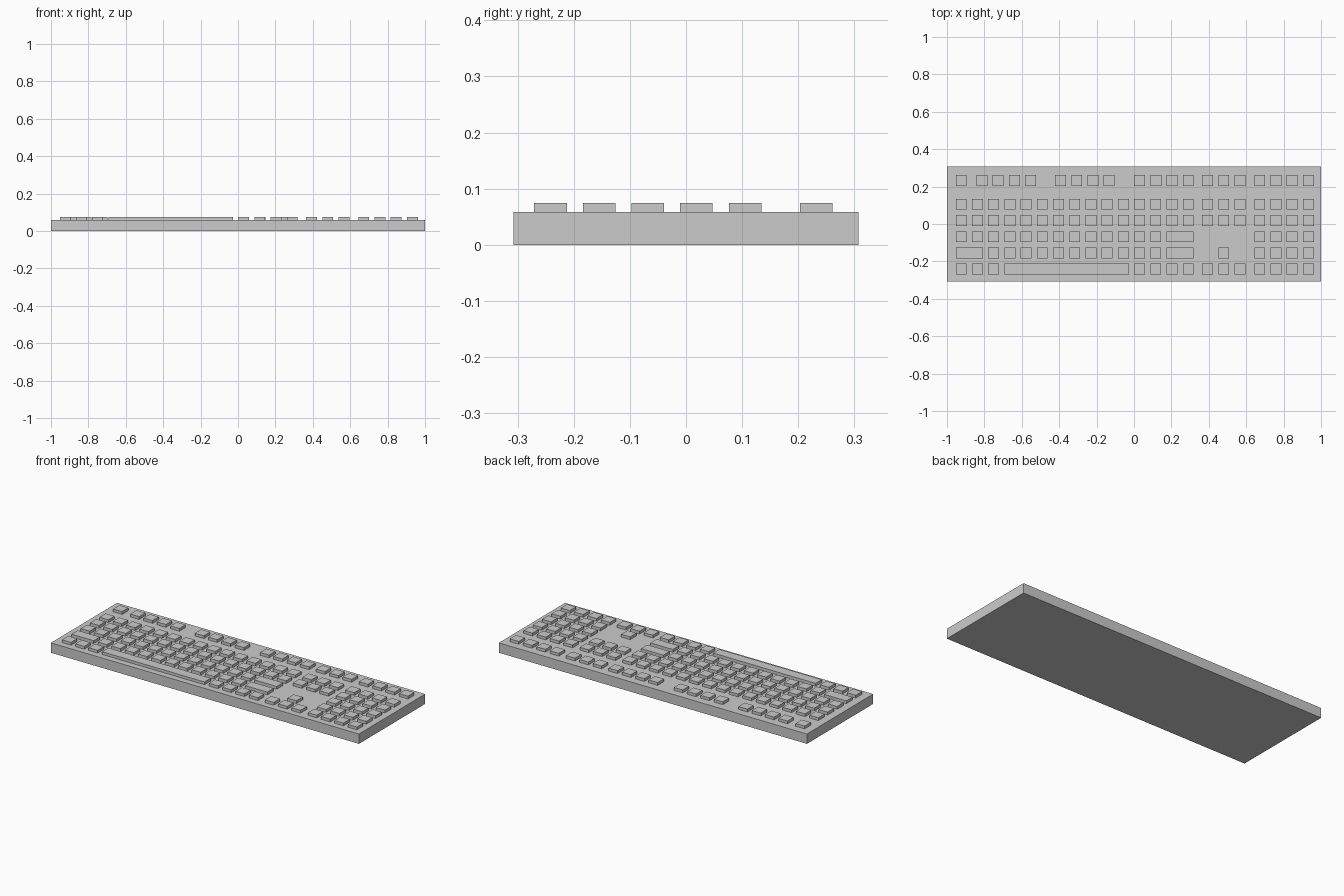
import bpy
import bmesh
from mathutils import Matrix, Vector

if "Cube" in bpy.data.objects:
    bpy.data.objects.remove(bpy.data.objects["Cube"])

PITCH = 0.0867
KEY = 0.058
BODY_TOP = 0.058
KEY_TOP = 0.0745
ROWS = [-0.2415 + PITCH * i for i in range(5)]   # front to back
FUNCTION_Y = 0.2325
MAIN_X, NAV_X, PAD_X = -0.924, 0.393, 0.672      # first column of each block


def boxes(name, specs):
    """One object of boxes given as (centre, size) pairs."""
    bm = bmesh.new()
    for centre, size in specs:
        bmesh.ops.create_cube(
            bm, size=1, matrix=Matrix.Translation(centre) @ Matrix.Diagonal((*size, 1)))
    mesh = bpy.data.meshes.new(name)
    bm.to_mesh(mesh)
    bm.free()
    obj = bpy.data.objects.new(name, mesh)
    bpy.context.collection.objects.link(obj)
    return obj


def key(x, y, span=1):
    """Key whose first unit is centred on x, covering span columns."""
    extra = (span - 1) * PITCH
    return (Vector((x + extra / 2, y, (BODY_TOP + KEY_TOP) / 2)),
            (KEY + extra, KEY, KEY_TOP - BODY_TOP))


def run(x, y, first, last):
    return [key(x + PITCH * i, y) for i in range(first, last + 1)]


def wide(y, column, span):
    return [key(MAIN_X + PITCH * column, y, span)]


# Case
boxes("keyboard_case", [(Vector((0, 0, BODY_TOP / 2)), (2, 0.614, BODY_TOP))])

# Letter block, single keys
boxes("main_keys",
      run(MAIN_X, ROWS[0], 0, 2) + run(MAIN_X, ROWS[0], 11, 14)
      + run(MAIN_X, ROWS[1], 2, 12)
      + run(MAIN_X, ROWS[2], 0, 12)
      + run(MAIN_X, ROWS[3], 0, 14)
      + run(MAIN_X, ROWS[4], 0, 14))

# Wide keys
boxes("space_bar", wide(ROWS[0], 3, 8))
boxes("left_shift_key", wide(ROWS[1], 0, 2))
boxes("right_shift_key", wide(ROWS[1], 13, 2))
boxes("enter_key", wide(ROWS[2], 13, 2))

# Escape key and three groups of four function keys
boxes("escape_key", [key(MAIN_X, FUNCTION_Y)])
boxes("function_keys", [k for x in (-0.813, -0.393, 0.030)
                        for k in run(x, FUNCTION_Y, 0, 3)])

# Arrow cluster and navigation block
boxes("arrow_keys", run(NAV_X, ROWS[0], 0, 2) + run(NAV_X, ROWS[1], 1, 1))
boxes("navigation_keys", [k for y in (ROWS[3], ROWS[4], FUNCTION_Y)
                          for k in run(NAV_X, y, 0, 2)])

# Number pad
boxes("number_pad_keys", [k for y in ROWS + [FUNCTION_Y]
                          for k in run(PAD_X, y, 0, 3)])
